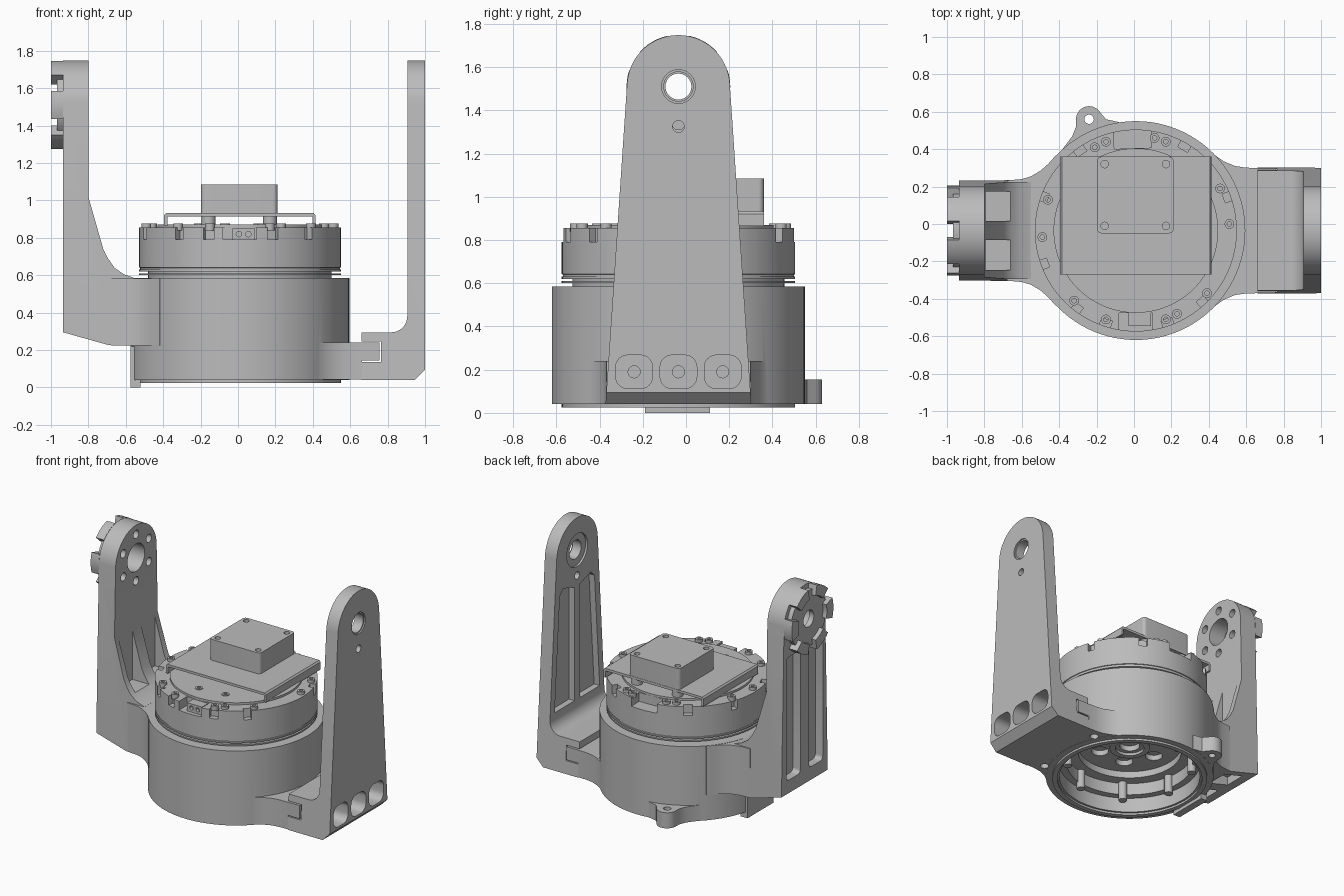
import bpy, bmesh
from math import sin, cos, pi, radians
from mathutils import Vector

if "Cube" in bpy.data.objects:
    bpy.data.objects.remove(bpy.data.objects["Cube"])

grey = bpy.data.materials.new("machined grey")
grey.use_nodes = True
GREY = (0.5, 0.5, 0.5, 1)
grey.diffuse_color = GREY
grey.node_tree.nodes["Principled BSDF"].inputs["Base Color"].default_value = GREY

CX, CY = 0.01, -0.035      # axis of the turned parts
PIVOT = 1.51               # height of the pivot bores


def finish(name, bm):
    bmesh.ops.recalc_face_normals(bm, faces=bm.faces)
    mesh = bpy.data.meshes.new(name)
    bm.to_mesh(mesh)
    bm.free()
    mesh.materials.append(grey)
    obj = bpy.data.objects.new(name, mesh)
    bpy.context.collection.objects.link(obj)
    return obj


def prism(name, pts, axis, a, b):
    """Extrude a 2D outline along an axis from a to b."""
    place = {"x": lambda p, t: (t, p[0], p[1]),
             "y": lambda p, t: (p[0], t, p[1]),
             "z": lambda p, t: (p[0], p[1], t)}[axis]
    bm = bmesh.new()
    face = bm.faces.new([bm.verts.new(place(p, a)) for p in pts])
    ext = bmesh.ops.extrude_face_region(bm, geom=[face])
    move = Vector(place((0, 0), b - a))
    bmesh.ops.translate(bm, vec=move, verts=[v for v in ext["geom"] if isinstance(v, bmesh.types.BMVert)])
    return finish(name, bm)


def arc(cx, cy, r, a0, a1, n):
    return [(cx + r * cos(radians(a0 + (a1 - a0) * i / n)),
             cy + r * sin(radians(a0 + (a1 - a0) * i / n))) for i in range(n + 1)]


def disc(name, u, v, r, axis, a, b, n=32):
    return prism(name, arc(u, v, r, 0, 360, n)[:-1], axis, a, b)


def box(name, x0, x1, y0, y1, z0, z1):
    return prism(name, [(x0, y0), (x1, y0), (x1, y1), (x0, y1)], "z", z0, z1)


def rounded(cx, cy, w, h, r):
    pts = []
    for a, sx, sy in ((0, 1, 1), (90, -1, 1), (180, -1, -1), (270, 1, -1)):
        pts += arc(cx + sx * (w / 2 - r), cy + sy * (h / 2 - r), r, a, a + 90, 6)
    return pts


def lathe(name, profile, x=CX, y=CY, n=96):
    """Turn a closed (radius, z) profile about a vertical axis."""
    bm = bmesh.new()
    vs = [bm.verts.new((r, 0, z)) for r, z in profile]
    edges = [bm.edges.new((vs[i], vs[(i + 1) % len(vs)])) for i in range(len(vs))]
    bmesh.ops.spin(bm, geom=vs + edges, cent=(0, 0, 0), axis=(0, 0, 1), angle=2 * pi, steps=n)
    bmesh.ops.remove_doubles(bm, verts=bm.verts, dist=0.0001)
    bmesh.ops.translate(bm, vec=(x, y, 0), verts=bm.verts)
    return finish(name, bm)


def combine(obj, tools, op="DIFFERENCE"):
    for tool in tools:
        mod = obj.modifiers.new("bool", "BOOLEAN")
        mod.operation, mod.solver, mod.object = op, "EXACT", tool
        bpy.context.view_layer.objects.active = obj
        bpy.ops.object.modifier_apply(modifier=mod.name)
        bpy.data.objects.remove(tool)


def mirrored(half):
    """Complete a plan outline given one side as (x, offset from CY)."""
    return [(x, CY + d) for x, d in half] + [(x, CY - d) for x, d in reversed(half)]


def arm_outline(base, z0):
    """Tapered upright with a round head, as (y, z)."""
    return [(CY - base, z0), (CY + base, z0)] + arc(CY, PIVOT, 0.238, 4, 176, 32)


# Housing: drum with flared shoulders, ear and open bore
housing = disc("housing", CX, CY, 0.585, "z", 0.04, 0.585, 96)
left = [(-0.2, 0.4), (-0.42, 0.4), (-0.46, 0.355), (-0.5, 0.32), (-0.55, 0.29), (-0.6, 0.275), (-0.68, 0.268)]
right = [(0.2, 0.4), (0.43, 0.405), (0.48, 0.37), (0.54, 0.345), (0.6, 0.336), (0.662, 0.335)]
ear = [(-0.42, 0.35), (-0.33, 0.47), (-0.31, 0.52)] + arc(-0.24, 0.56, 0.07, 170, 30, 12) + \
      [(-0.15, 0.56), (-0.08, 0.545), (0, 0.4)]
combine(housing, [prism("left_flare", mirrored(left), "z", 0.225, 0.583),
                  prism("right_flare", mirrored(right), "z", 0.042, 0.24),
                  prism("ear", ear, "z", 0.041, 0.155)], "UNION")
combine(housing, [disc("bore", CX, CY, 0.44, "z", -0.1, 0.7, 96),
                  disc("counterbore", CX, CY, 0.49, "z", -0.1, 0.15, 96),
                  disc("ear_hole", -0.24, 0.56, 0.025, "z", 0, 0.3, 20)] +
        [disc("foot_hole", 0.56, CY + s * 0.27, 0.03, "z", 0, 0.12, 20) for s in (-1, 1)])
lathe("bottom_ring", [(0.505, 0.025), (0.54, 0.025), (0.54, 0.05), (0.505, 0.05)])
lathe("inner_ring", [(0.36, 0.24), (0.45, 0.24), (0.45, 0.3), (0.36, 0.3)])
box("bottom_tab", -0.575, -0.52, -0.19, 0.11, 0, 0.22)
for k in range(8):
    a = k * pi / 4 + 0.2
    disc("bore_boss", CX + 0.435 * cos(a), CY + 0.435 * sin(a), 0.03, "z", 0.1, 0.25, 16)

# Hub seen inside the bore
hub = disc("hub", CX, CY, 0.37, "z", 0.29, 0.36, 64)
combine(hub, [disc("hub_hole", CX + 0.22 * cos(k * pi / 3), CY + 0.22 * sin(k * pi / 3), 0.06, "z", 0.25, 0.33, 20)
              for k in range(6)] + [disc("hub_bore", CX, CY, 0.07, "z", 0.25, 0.33, 24)])
lathe("hub_collar", [(0.1, 0.27), (0.14, 0.27), (0.14, 0.3), (0.1, 0.3)], n=48)

# Rotating unit with grooved neck
unit = lathe("rotary_unit", [(0, 0.5), (0.49, 0.5), (0.49, 0.6), (0.54, 0.6), (0.54, 0.61), (0.49, 0.61),
                             (0.49, 0.62), (0.54, 0.62), (0.54, 0.63), (0.535, 0.632), (0.535, 0.64),
                             (0.54, 0.642), (0.54, 0.855), (0.44, 0.855), (0.44, 0.87), (0, 0.87)])
notches = []
for a, w in ((233, 0.05), (252, 0.06), (270, 0.18), (289, 0.06), (313, 0.05), (20, 0.05),
             (60, 0.06), (92, 0.2), (125, 0.06), (160, 0.05), (200, 0.05)):
    c, s = cos(radians(a)), sin(radians(a))
    inner = 0.44 if w > 0.1 else 0.5
    quad = [(CX + r * c - t * s, CY + r * s + t * c) for r, t in
            ((inner, -w / 2), (0.6, -w / 2), (0.6, w / 2), (inner, w / 2))]
    notches.append(prism("notch", quad, "z", 0.79, 0.9))
combine(unit, notches)
connector = box("connector", -0.03, 0.09, -0.545, -0.46, 0.785, 0.85)
combine(connector, [disc("pin_hole", x, 0.82, 0.015, "y", -0.6, -0.52, 12) for x in (0.005, 0.055)])

# Cap screws around the rim
for x, y in ((-0.21, 0.41), (-0.15, 0.44), (0.11, 0.46), (0.17, 0.44), (-0.46, 0.13), (-0.49, -0.07),
             (-0.32, -0.41), (-0.15, -0.51), (0.17, -0.51), (0.23, -0.48), (0.39, -0.37),
             (0.51, 0), (0.46, 0.19), (-0.07, -0.35), (0.13, -0.33)):
    lathe("screw", [(0.012, 0.84), (0.026, 0.84), (0.026, 0.876), (0.012, 0.876)], x, y, 16)

# Bent cover plate and electronics box
bracket = [(-0.395, 0.865), (-0.395, 0.92), (-0.385, 0.932), (0.405, 0.932), (0.415, 0.92), (0.415, 0.865),
           (0.398, 0.865), (0.398, 0.914), (-0.378, 0.914), (-0.378, 0.865)]
prism("cover_plate", bracket, "y", -0.27, 0.362)
ebox = prism("electronics_box", rounded(0.007, 0.155, 0.41, 0.41, 0.025), "z", 0.93, 1.085)
corners = [(x, y) for x in (-0.157, 0.171) for y in (-0.01, 0.32)]
combine(ebox, [disc("box_hole", x, y, 0.02, "z", 1.05, 1.2, 16) for x, y in corners])
for x, y in corners:
    disc("standoff", x, y, 0.037, "z", 0.865, 0.915, 20)

# Tall idler arm on the model's left, with its foot
idler = prism("idler_arm", [(0.66, 0.04), (0.945, 0.04), (1, 0.095), (1, 1.8), (0.905, 1.8)] +
              arc(0.82, 0.38, 0.085, 0, -90, 8) + [(0.66, 0.295)], "y", -0.5, 0.5)
combine(idler, [prism("outline", arm_outline(0.34, 0), "x", 0.5, 1.2)], "INTERSECT")
cuts = [disc("pivot", CY, PIVOT, 0.068, "x", 0.8, 1.1), disc("pin", CY, 1.325, 0.027, "x", 0.8, 1.1, 20),
        disc("pivot_recess", CY, PIVOT, 0.12, "x", 0.8, 0.92),
        disc("pivot_rim", CY, PIVOT, 0.078, "x", 0.99, 1.1),
        box("tongue_slot", 0.6, 0.765, -0.5, 0.5, 0.135, 0.245)]
for s in (-1, 1):
    cuts.append(prism("inner_pocket", [(CY + s * y, z) for y, z in
                                       ((0.03, 0.42), (0.26, 0.42), (0.2, 1.25), (0.16, 1.29), (0.03, 1.25))],
                      "x", 0.8, 0.95))
for y in (-0.24, CY, 0.17):
    cuts.append(prism("foot_pocket", rounded(y, 0.19, 0.17, 0.155, 0.055), "x", 0.86, 1.1))
    cuts.append(disc("foot_screw_hole", y, 0.19, 0.028, "x", 0.8, 0.9, 20))
combine(idler, cuts)
box("tongue", 0.64, 0.757, -0.368, 0.298, 0.143, 0.24)

# Drive arm on the model's right, blending into the housing
side = [(-0.55, 0.226), (-0.69, 0.226), (-0.935, 0.295), (-0.935, 1.8), (-0.8, 1.8), (-0.8, 1.02),
        (-0.72, 0.74), (-0.695, 0.69), (-0.66, 0.64), (-0.61, 0.605), (-0.55, 0.584)]
drive = prism("drive_arm", side, "y", -0.5, 0.5)
combine(drive, [prism("outline", arm_outline(0.272, 0.1), "x", -1.2, 0)], "INTERSECT")
cuts = [disc("pivot", CY, PIVOT, 0.1, "x", -1.1, -0.7)]
for k in range(6):
    a = radians(30 + 60 * k)
    cuts.append(disc("bolt_hole", CY + 0.17 * cos(a), PIVOT + 0.17 * sin(a), 0.03, "x", -0.9, -0.7, 20))
for s in (-1, 1):
    y0, y1 = sorted((CY + s * 0.05, CY + s * 0.21))
    cuts.append(box("inner_pocket", -0.795, -0.62, y0, y1, 0.64, 1.2))
    cuts.append(prism("outer_pocket", rounded((y0 + y1) / 2, 0.84, 0.16, 0.9, 0.03), "x", -1.1, -0.875))
    cuts.append(box("under_pocket", -0.84, -0.62, y0, y1, 0.1, 0.33))
combine(drive, cuts)

# Drive coupling: disc with six dogs
coupling = disc("coupling_disc", CY, PIVOT, 0.205, "x", -0.968, -0.93, 48)
combine(coupling, [disc("coupling_bore", CY, PIVOT, 0.06, "x", -1.1, -0.8)])
for k in range(6):
    a = 60 * k
    dog = arc(CY, PIVOT, 0.24, a - 18, a + 18, 6) + arc(CY, PIVOT, 0.165, a + 18, a - 18, 6)
    prism("coupling_dog", dog, "x", -1, -0.934)

# Smooth the round faces, keep machined edges crisp
for o in bpy.context.scene.objects:
    o.select_set(o.type == "MESH")
bpy.context.view_layer.objects.active = housing
bpy.ops.object.shade_smooth_by_angle(angle=radians(30))
